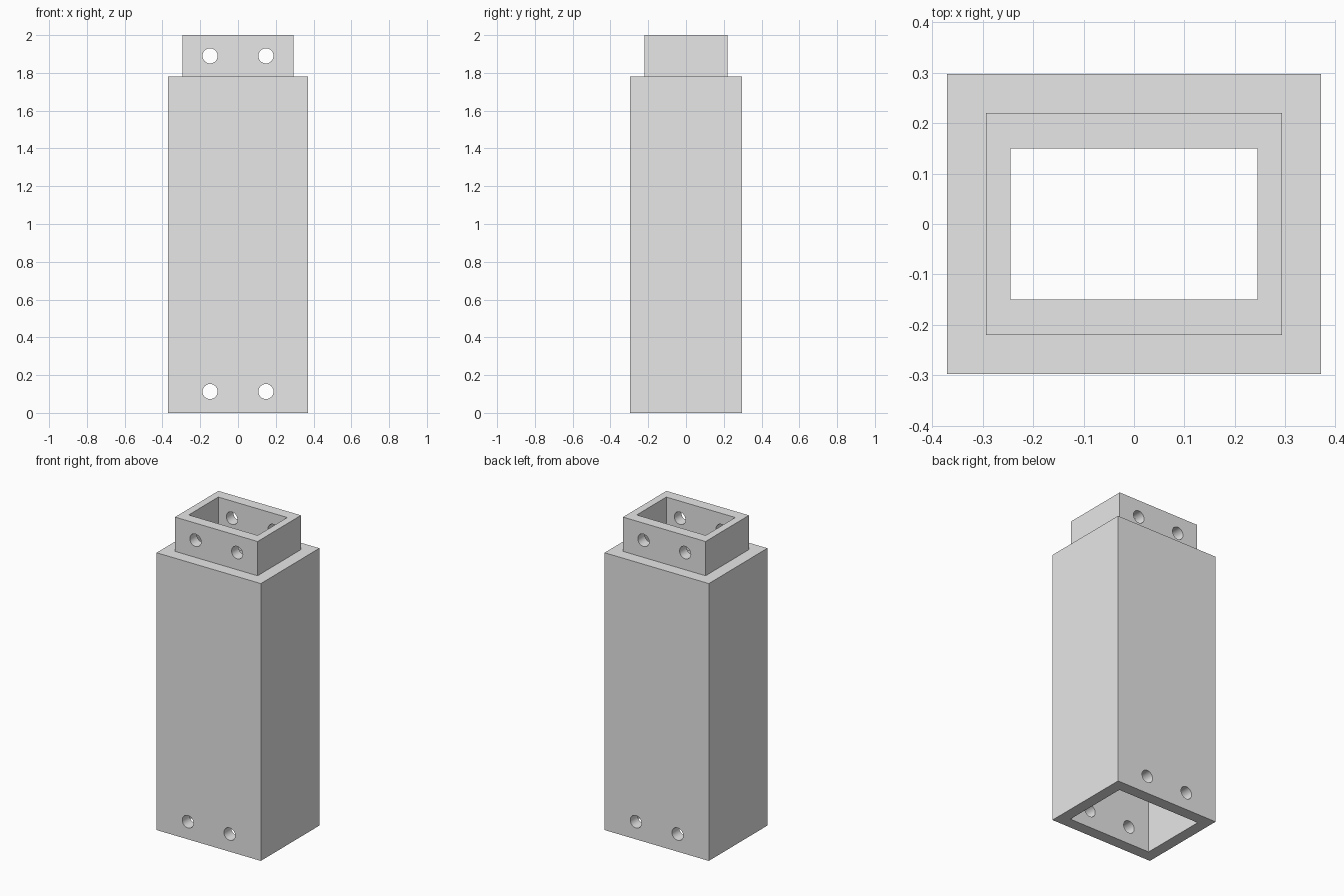
import bpy
import bmesh
from mathutils import Matrix

default = bpy.data.objects.get("Cube")
if default:
    bpy.data.objects.remove(default, do_unlink=True)

# Overall measurements (half widths in x and y, heights in z)
BODY = (0.37, 0.297)
TENON = (0.293, 0.22)
SOCKET = (0.297, 0.222)
BORE = (0.245, 0.15)
SHOULDER, TOP, LEDGE = 1.78, 2.0, 1.70
HOLE_X, HOLE_R = 0.148, 0.04

grey = bpy.data.materials.new("plain_grey")
grey.use_nodes = True
colour = (0.8, 0.8, 0.8, 1)
grey.diffuse_color = colour
grey.node_tree.nodes["Principled BSDF"].inputs["Base Color"].default_value = colour


def finish(bm, name):
    bmesh.ops.recalc_face_normals(bm, faces=bm.faces)
    mesh = bpy.data.meshes.new(name)
    bm.to_mesh(mesh)
    bm.free()
    mesh.materials.append(grey)
    obj = bpy.data.objects.new(name, mesh)
    bpy.context.collection.objects.link(obj)
    return obj


# Stepped hollow post: rectangular rings joined up the outside and down the bore
rings = [(BODY, 0), (BODY, SHOULDER), (TENON, SHOULDER), (TENON, TOP),
         (BORE, TOP), (BORE, LEDGE), (SOCKET, LEDGE), (SOCKET, 0)]
bm = bmesh.new()
loops = [[bm.verts.new((sx * w, sy * d, z))
          for sx, sy in ((-1, -1), (1, -1), (1, 1), (-1, 1))]
         for (w, d), z in rings]
for i, a in enumerate(loops):
    b = loops[(i + 1) % len(loops)]
    for j in range(4):
        k = (j + 1) % 4
        bm.faces.new((a[j], a[k], b[k], b[j]))
post = finish(bm, "hollow_post")

# Bolt holes through the front and back walls of the socket and the tenon
bm = bmesh.new()
turn = Matrix.Rotation(1.5707963, 4, "X")
for z in (0.113, 1.89):
    for x in (-HOLE_X, HOLE_X):
        bmesh.ops.create_cone(bm, cap_ends=True, segments=32, radius1=HOLE_R,
                              radius2=HOLE_R, depth=1,
                              matrix=Matrix.Translation((x, 0, z)) @ turn)
cutter = finish(bm, "bolt_hole_cutter")
cutter.hide_render = True
cutter.hide_viewport = False

cut = post.modifiers.new("bolt_holes", "BOOLEAN")
cut.operation = "DIFFERENCE"
cut.solver = "EXACT"
cut.object = cutter

# Apply the cut, remove the cutter and smooth the round holes
bpy.ops.object.select_all(action="DESELECT")
bpy.context.view_layer.objects.active = post
post.select_set(True)
bpy.ops.object.modifier_apply(modifier=cut.name)
bpy.data.objects.remove(cutter, do_unlink=True)
bpy.ops.object.shade_smooth_by_angle(angle=0.52)
